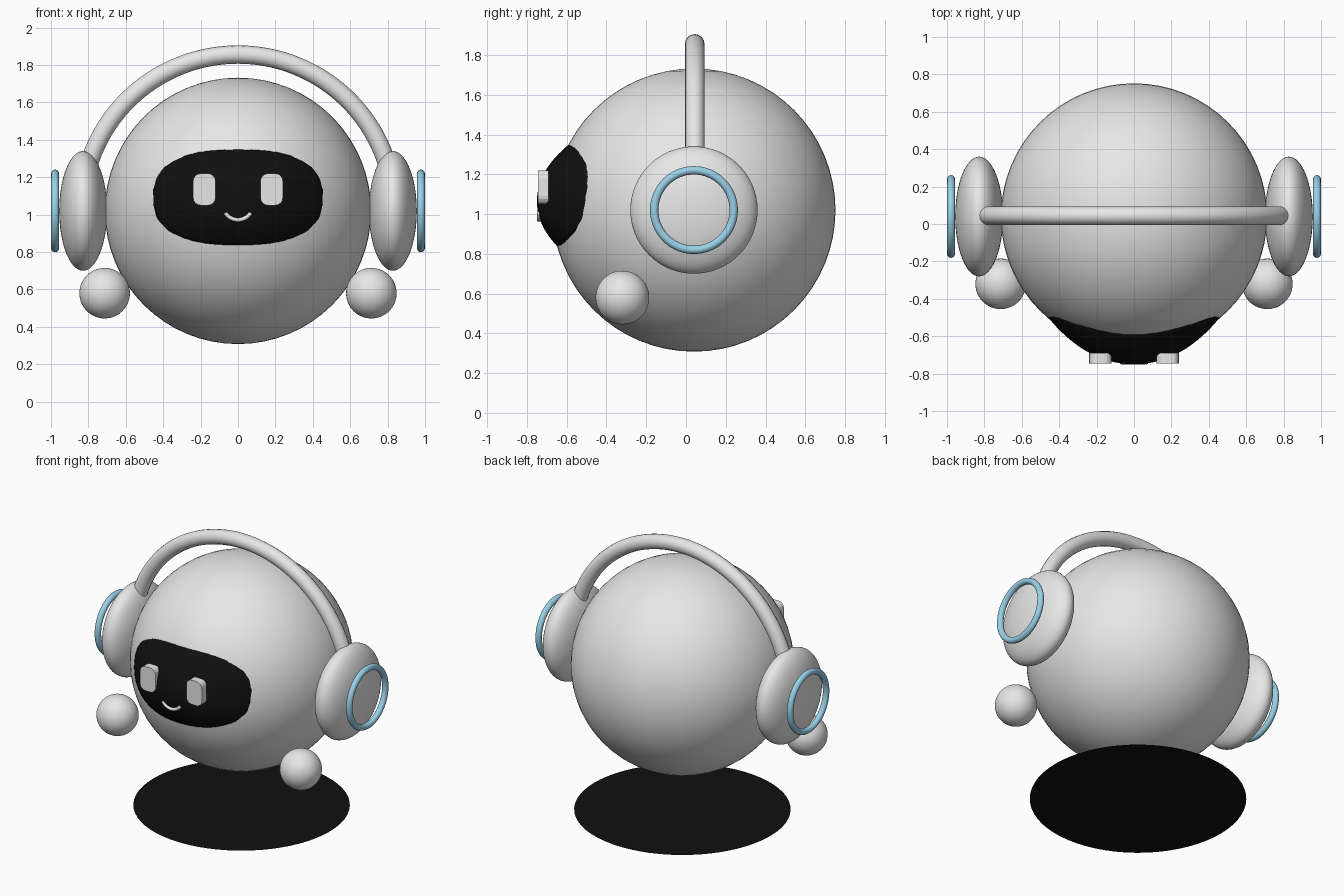
import bpy, bmesh, math
from mathutils import Vector, Matrix

cube = bpy.data.objects.get("Cube")
if cube:
    bpy.data.objects.remove(cube, do_unlink=True)

MID_Y, MID_Z, BODY_R = 0.04, 1.02, 0.712


def material(name, color):
    mat = bpy.data.materials.new(name)
    mat.use_nodes = True
    mat.diffuse_color = (*color, 1)
    bsdf = next(n for n in mat.node_tree.nodes if n.type == 'BSDF_PRINCIPLED')
    bsdf.inputs["Base Color"].default_value = (*color, 1)
    return mat


white = material("soft white", (0.8, 0.8, 0.8))
black = material("glossy black", (0.005, 0.005, 0.005))
blue = material("light blue", (0.33, 0.65, 0.82))


def finish(obj, name, mat, smooth=True):
    obj.name = name
    obj.data.materials.append(mat)
    if smooth:
        for poly in obj.data.polygons:
            poly.use_smooth = True
    return obj


def from_bmesh(bm, name, mat, smooth=True):
    bmesh.ops.recalc_face_normals(bm, faces=bm.faces)
    mesh = bpy.data.meshes.new(name)
    bm.to_mesh(mesh)
    bm.free()
    obj = bpy.data.objects.new(name, mesh)
    bpy.context.collection.objects.link(obj)
    return finish(obj, name, mat, smooth)


def ball(name, center, size, mat):
    bm = bmesh.new()
    bmesh.ops.create_uvsphere(bm, u_segments=64, v_segments=32, radius=1)
    bmesh.ops.transform(bm, matrix=Matrix.Translation(center) @ Matrix.Diagonal((*size, 1)), verts=bm.verts)
    return from_bmesh(bm, name, mat)


def arc_tube(name, center, radius, tube, start, end, mat, steps=64):
    """Tube with round section along an arc in the xz plane."""
    bm = bmesh.new()
    rings = []
    for i in range(steps + 1):
        a = math.radians(start + (end - start) * i / steps)
        out = Vector((math.cos(a), 0, math.sin(a)))
        ring = []
        for j in range(16):
            b = math.tau * j / 16
            ring.append(bm.verts.new(Vector(center) + out * (radius + tube * math.cos(b))
                                     + Vector((0, tube * math.sin(b), 0))))
        rings.append(ring)
    for r, s in zip(rings, rings[1:]):
        for j in range(16):
            k = (j + 1) % 16
            bm.faces.new((r[j], r[k], s[k], s[j]))
    bm.faces.new(rings[0])
    bm.faces.new(rings[-1])
    return from_bmesh(bm, name, mat)


# Body and the flat disc beneath it
ball("body", (0, MID_Y, MID_Z), (BODY_R,) * 3, white)
bm = bmesh.new()
bmesh.ops.create_circle(bm, cap_ends=True, segments=64, radius=0.69)
bmesh.ops.translate(bm, vec=(0, MID_Y, 0), verts=bm.verts)
from_bmesh(bm, "floor_disc", black, False)


# Face visor: a bulging rounded patch that meets the body along its rim
def visor_point(s, a):
    c, n = math.cos(a), math.sin(a)
    x = 0.457 * s * math.copysign(abs(c) ** 0.8, c)
    dz = 0.073 + 0.257 * s * math.copysign(abs(n) ** 0.8, n)
    depth = math.sqrt(BODY_R ** 2 - x * x - dz * dz)
    return Vector((x, MID_Y - depth - 0.08 * (1 - s ** 2.2) + 0.002 * s, MID_Z + dz))


bm = bmesh.new()
tip = bm.verts.new(visor_point(0, 0))
loops = [[bm.verts.new(visor_point(i / 16, math.tau * j / 64)) for j in range(64)] for i in range(1, 17)]
# short skirt that sinks the rim into the body
loops.append([bm.verts.new(v.co + Vector((0, 0.03, 0))) for v in loops[-1]])
for j in range(64):
    k = (j + 1) % 64
    bm.faces.new((tip, loops[0][j], loops[0][k]))
    for r, s in zip(loops, loops[1:]):
        bm.faces.new((r[j], s[j], s[k], r[k]))
from_bmesh(bm, "face_visor", black)

# Smile
arc_tube("smile", (0, -0.739, 1.052), 0.08, 0.011, 212, 328, white, 24)

# Paired parts: eyes, hands, ear cups and ear rings
for side, label in ((1, "left"), (-1, "right")):
    bm = bmesh.new()
    bmesh.ops.create_cube(bm, size=1)
    bmesh.ops.transform(bm, matrix=Matrix.Translation((side * 0.18, -0.718, 1.135))
                        @ Matrix.Diagonal((0.12, 0.055, 0.17, 1)), verts=bm.verts)
    upright = [e for e in bm.edges if abs(e.verts[0].co.y - e.verts[1].co.y) > 0.01]
    bmesh.ops.bevel(bm, geom=upright, offset=0.04, segments=4, profile=0.5, affect='EDGES')
    from_bmesh(bm, label + "_eye", white, False)

    ball(label + "_hand", (side * 0.713, -0.32, 0.58), (0.135,) * 3, white)
    ball(label + "_ear_cup", (side * 0.828, MID_Y, MID_Z), (0.128, 0.32, 0.32), white)

    bpy.ops.mesh.primitive_torus_add(major_radius=0.2, minor_radius=0.021, major_segments=64, minor_segments=16,
                                     location=(side * 0.978, MID_Y, MID_Z), rotation=(0, math.pi / 2, 0))
    finish(bpy.context.object, label + "_ear_ring", blue)

# Headband joining the ear cups
arc_tube("headband", (0, MID_Y + 0.004, MID_Z), 0.836, 0.049, 0, 180, white)
